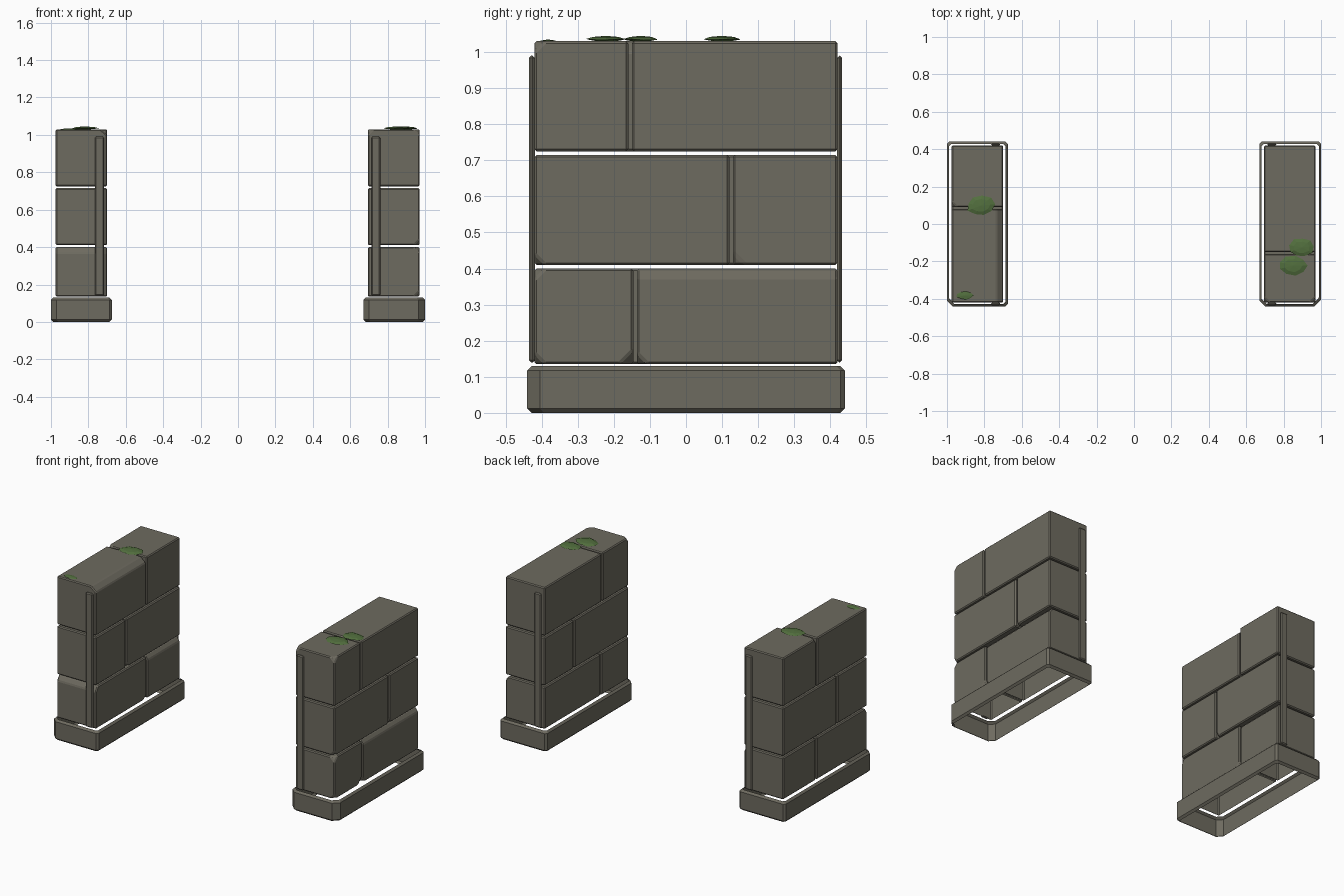
import bpy
import bmesh
import math
import random
from mathutils import Vector

random.seed(4)
if "Cube" in bpy.data.objects:
    bpy.data.objects.remove(bpy.data.objects["Cube"], do_unlink=True)


def material(name, colour):
    mat = bpy.data.materials.new(name)
    mat.use_nodes = True
    mat.diffuse_color = (*colour, 1)
    bsdf = mat.node_tree.nodes["Principled BSDF"]
    bsdf.inputs["Base Color"].default_value = (*colour, 1)
    bsdf.inputs["Roughness"].default_value = 0.9
    return mat


STONE = material("grey stone", (0.155, 0.146, 0.116))
MOSS = material("green moss", (0.085, 0.16, 0.048))


def finish(name, bm, mat):
    bmesh.ops.recalc_face_normals(bm, faces=bm.faces)
    mesh = bpy.data.meshes.new(name)
    bm.to_mesh(mesh)
    bm.free()
    mesh.materials.append(mat)
    obj = bpy.data.objects.new(name, mesh)
    bpy.context.collection.objects.link(obj)
    return obj


def box(lo, hi):
    bm = bmesh.new()
    bmesh.ops.create_cube(bm, size=1)
    lo, hi = Vector(lo), Vector(hi)
    for v in bm.verts:
        v.co = (lo + hi) / 2 + v.co * (hi - lo)
    return bm


def chip(bm, lo, hi, signs, depths):
    """Slice off a corner; a zero depth leaves that axis alone, giving an edge chamfer."""
    corner = Vector([h if s > 0 else l for l, h, s in zip(lo, hi, signs)])
    normal = Vector([s / d if d else 0 for s, d in zip(signs, depths)])
    axis = next(i for i in range(3) if depths[i])
    corner[axis] -= signs[axis] * depths[axis]
    bmesh.ops.bisect_plane(bm, geom=bm.verts[:] + bm.edges[:] + bm.faces[:],
                           plane_co=corner, plane_no=normal.normalized(), clear_outer=True)
    bmesh.ops.holes_fill(bm, edges=[e for e in bm.edges if e.is_boundary])


def stone(name, lo, hi, chips=(), open_bottom=False):
    bm = box(lo, hi)
    for signs, depths in chips:
        chip(bm, lo, hi, signs, depths)
    bmesh.ops.bevel(bm, geom=bm.edges[:], offset=0.006, segments=1,
                    affect='EDGES', clamp_overlap=True)
    if open_bottom:
        bm.normal_update()
        under = [f for f in bm.faces if f.normal.z < -0.95]
        bmesh.ops.delete(bm, geom=under, context='FACES')
    finish(name, bm, STONE)


def plinth(name, x0, x1, cuts):
    """Open band of stone with clipped corners and softened rims."""
    xc, hx, hy = (x0 + x1) / 2, (x1 - x0) / 2, 0.44
    outline = []
    for (sx, sy), c in zip(((1, -1), (1, 1), (-1, 1), (-1, -1)), cuts):
        pair = [(sx * (hx - c), sy * hy), (sx * hx, sy * (hy - c))]
        outline += pair if sx * sy < 0 else pair[::-1]
    bm = bmesh.new()
    rings = []
    for z, inset in ((0.0, 0.012), (0.012, 0), (0.118, 0), (0.13, 0.012)):
        rings.append([bm.verts.new((xc + x * (1 - inset / hx), y * (1 - inset / hy), z))
                      for x, y in outline])
    for a, b in zip(rings, rings[1:]):
        for i in range(len(a)):
            j = (i + 1) % len(a)
            bm.faces.new((a[i], a[j], b[j], b[i]))
    finish(name, bm, STONE)


def moss(name, x, y, rx, ry, turn, z=1.03):
    """Low faceted tuft with a ragged rim."""
    bm = bmesh.new()
    top = bm.verts.new((x, y, z + 0.015))
    rims = ([], [])
    for i in range(9):
        a = math.tau * i / 9
        r = random.uniform(0.88, 1.08)
        px, py = rx * r * math.cos(a), ry * r * math.sin(a)
        dx = px * math.cos(turn) - py * math.sin(turn)
        dy = px * math.sin(turn) + py * math.cos(turn)
        rims[0].append(bm.verts.new((x + dx, y + dy, z + random.uniform(0.003, 0.007))))
        rims[1].append(bm.verts.new((x + dx * 0.65, y + dy * 0.65, z + 0.012)))
    base = bm.verts.new((x, y, z - 0.004))
    outer, inner = rims
    for i in range(9):
        j = (i + 1) % 9
        bm.faces.new((outer[i], outer[j], inner[j], inner[i]))
        bm.faces.new((inner[i], inner[j], top))
        bm.faces.new((outer[j], outer[i], base))
    finish(name, bm, MOSS)


COURSES = (("lower", 0.135, 0.40), ("middle", 0.41, 0.715), ("upper", 0.725, 1.03))
S, M = (0.03, 0.03, 0.03), (0.04, 0.04, 0.04)
LONG = (0.02, 0, 0.025)   # chamfer running along y

# Chipped corners and chamfered edges, keyed by wall, course and block
CHIPS = {
    ("left", "lower", "front"): [((1, -1, -1), S), ((1, 1, -1), M), ((1, -1, 1), S)],
    ("left", "lower", "rear"): [((1, 1, 1), LONG), ((1, -1, -1), S)],
    ("left", "middle", "front"): [((1, -1, -1), S)],
    ("left", "middle", "rear"): [((1, -1, -1), (0.01, 0.035, 0.035))],
    ("left", "upper", "front"): [((1, -1, 1), S), ((-1, -1, 1), S)],
    ("right", "lower", "front"): [((1, -1, 1), (0, 0.02, 0.03)), ((1, 1, -1), S)],
    ("right", "lower", "rear"): [((1, 1, 1), LONG)],
    ("right", "middle", "rear"): [((1, -1, -1), S)],
    ("right", "upper", "front"): [((1, -1, 1), (0.035, 0, 0.03))],
    ("right", "upper", "rear"): [((-1, -1, 1), S)],
}
WALLS = (
    ("left", 0.695, 0.97, (-0.141, 0.125, -0.155)),
    ("right", -0.975, -0.70, (0.09, -0.12, 0.085)),
)

# Two block walls, each two stones per course with staggered joints
for side, x0, x1, joints in WALLS:
    for (course, z0, z1), joint in zip(COURSES, joints):
        for part, y0, y1 in (("front", -0.42, joint - 0.005), ("rear", joint + 0.005, 0.42)):
            stone(f"{side}_{course}_{part}_block", (x0, y0, z0), (x1, y1, z1),
                  CHIPS.get((side, course, part), ()), open_bottom=course == "lower")

    # Narrow upright battens on both ends
    bx = 0.737 if side == "left" else -0.74
    for end, y0, y1 in (("front", -0.435, -0.419), ("rear", 0.419, 0.433)):
        stone(f"{side}_{end}_batten", (bx - 0.024, y0, 0.14), (bx + 0.024, y1, 0.99))

# Base bands
plinth("left_plinth", 0.67, 1.0, (0.035, 0.012, 0.012, 0.03))
plinth("right_plinth", -1.0, -0.675, (0.012, 0.012, 0.012, 0.03))

# Moss tufts on the wall tops
moss("left_moss_rear", 0.897, -0.125, 0.068, 0.052, 0.1)
moss("left_moss_front", 0.85, -0.222, 0.075, 0.052, 0.0)
moss("right_moss_rear", -0.82, 0.098, 0.074, 0.055, 0.1)
moss("right_moss_front", -0.905, -0.382, 0.06, 0.03, 0.0, z=1.02)
